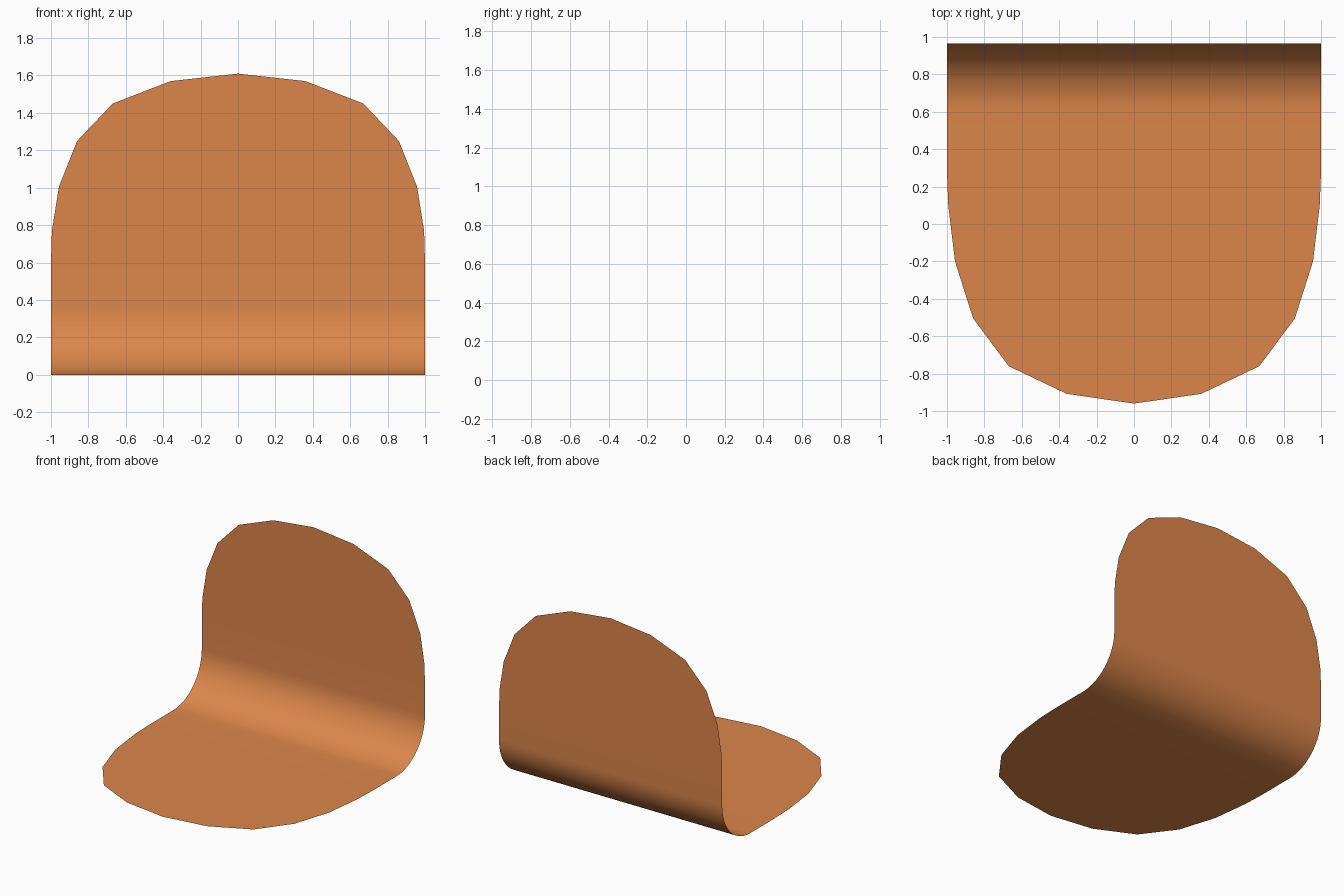
import bpy, bmesh, math

if "Cube" in bpy.data.objects:
    bpy.data.objects.remove(bpy.data.objects["Cube"])

BACK_Y, FRONT_Y, TOP_Z, R = 0.965, -0.96, 1.61, 0.36

# Rounded end outline: (half width, distance in from the tip)
seat_end = [(0, 0), (0.36, 0.052), (0.67, 0.2), (0.86, 0.455),
            (0.957, 0.76), (0.993, 1.06), (1, 1.24)]
back_end = [(0, 0), (0.36, 0.04), (0.67, 0.16), (0.86, 0.36),
            (0.957, 0.603), (0.995, 0.84), (1, 1.01)]

# Stations along the sheet: (half width, y, z), from seat front to back top
stations = [(w, FRONT_Y + d, 0) for w, d in seat_end]
for i in range(17):
    a = math.radians(90) * i / 16
    stations.append((1, BACK_Y - R + R * math.sin(a), R - R * math.cos(a)))
stations += [(w, BACK_Y, TOP_Z - d) for w, d in reversed(back_end)]

# Single thin sheet, bent between seat and backrest
bm = bmesh.new()
rows = []
for w, y, z in stations:
    xs = (-w, w) if w else (0,)
    rows.append([bm.verts.new((x, y, z)) for x in xs])
for lo, hi in zip(rows, rows[1:]):
    bm.faces.new(lo + hi[::-1])
bm.normal_update()
for f in bm.faces:
    f.smooth = True

mesh = bpy.data.meshes.new("seat_shell")
bm.to_mesh(mesh)
bm.free()
shell = bpy.data.objects.new("seat_shell", mesh)
bpy.context.collection.objects.link(shell)

# Orange-brown finish
mat = bpy.data.materials.new("orange_brown")
mat.diffuse_color = (0.72, 0.24, 0.07, 1)
mat.use_nodes = True
mat.node_tree.nodes["Principled BSDF"].inputs["Base Color"].default_value = mat.diffuse_color
mesh.materials.append(mat)
